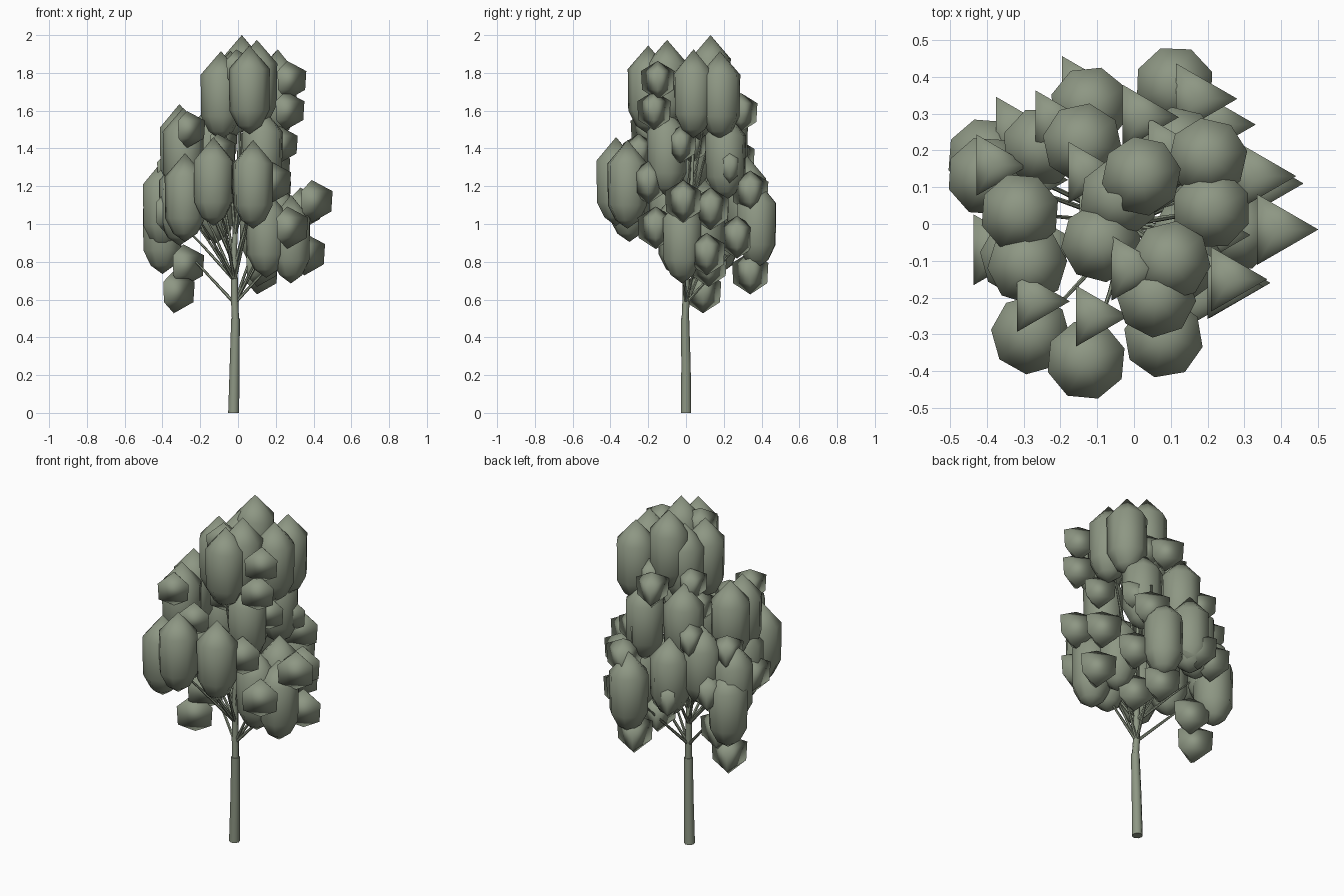
import bpy, bmesh, math, random
from mathutils import Vector

random.seed(4)
if "Cube" in bpy.data.objects:
    bpy.data.objects.remove(bpy.data.objects["Cube"], do_unlink=True)

# Single grey-green colour
olive = bpy.data.materials.new("grey_green")
olive.use_nodes = True
COLOUR = (0.27, 0.31, 0.23, 1)
olive.diffuse_color = COLOUR
olive.node_tree.nodes["Principled BSDF"].inputs["Base Color"].default_value = COLOUR


def finish(bm, name, angle):
    bmesh.ops.recalc_face_normals(bm, faces=bm.faces)
    mesh = bpy.data.meshes.new(name)
    bm.to_mesh(mesh)
    bm.free()
    mesh.materials.append(olive)
    obj = bpy.data.objects.new(name, mesh)
    bpy.context.collection.objects.link(obj)
    bpy.ops.object.select_all(action="DESELECT")
    obj.select_set(True)
    bpy.context.view_layer.objects.active = obj
    bpy.ops.object.shade_smooth_by_angle(angle=math.radians(angle))


def skin(bm, rings):
    """Join rings of vertices; a ring of one vertex is a tip."""
    for low, high in zip(rings, rings[1:]):
        n = max(len(low), len(high))
        for i in range(n):
            j = (i + 1) % n
            if len(low) == 1:
                bm.faces.new((low[0], high[j], high[i]))
            elif len(high) == 1:
                bm.faces.new((low[i], low[j], high[0]))
            else:
                bm.faces.new((low[i], low[j], high[j], high[i]))


def spindle(name, centre, sides, profile, turn, size=1):
    """Leaf clump: radius and height pairs swept around a vertical axis."""
    bm = bmesh.new()
    centre = Vector(centre)
    rings = []
    for radius, z in profile:
        count = sides if radius else 1
        ring = []
        for i in range(count):
            a = turn + math.tau * i / count
            offset = Vector((radius * math.cos(a), radius * math.sin(a), z))
            ring.append(bm.verts.new(centre + offset * size))
        rings.append(ring)
    skin(bm, rings)
    finish(bm, name, 180)


def limb(name, path, sides=8):
    """Tapered tube through points of (x, y, z, radius)."""
    bm = bmesh.new()
    rings = []
    direction = (Vector(path[-1][:3]) - Vector(path[0][:3])).normalized()
    turn = Vector((0, 0, 1)).rotation_difference(direction)
    for x, y, z, radius in path:
        ring = []
        for i in range(sides):
            a = math.tau * i / sides
            spoke = turn @ Vector((math.cos(a), math.sin(a), 0))
            ring.append(bm.verts.new(Vector((x, y, z)) + spoke * radius))
        rings.append(ring)
    skin(bm, rings)
    bm.faces.new(rings[0])
    bm.faces.new(rings[-1])
    finish(bm, name, 50)


# Trunk in two sections and the leader
limb("trunk", [(-.023, 0, 0, .029), (-.018, 0, .25, .026), (-.013, -.005, .5, .023)], 10)
limb("upper_trunk", [(-.013, -.005, .48, .019), (-.018, 0, .6, .019), (-.02, 0, .9, .015)])
limb("leader", [(-.02, 0, .87, .015), (0, .03, 1.2, .01), (.01, .05, 1.7, .004)])

BIG = [(0, -.235), (.065, -.19), (.106, -.11), (.109, .11), (0, .235)]
SMALL = [(0, -.115), (.106, -.055), (.113, .055), (0, .115)]

# Large clumps by tier
crown = [(.06, -.2, 1.71), (.1, -.1, 1.74), (-.09, -.05, 1.68), (.02, .13, 1.765),
         (.21, .04, 1.69), (.2, .18, 1.68), (-.04, .07, 1.68)]
middle = [(-.31, .03, 1.4), (-.29, -.11, 1.38), (-.14, .22, 1.41), (.13, -.1, 1.38),
          (.12, .21, 1.36)]
lower = [(-.13, -.37, 1.225), (-.28, -.3, 1.14), (.08, -.31, 1.21), (-.4, .13, 1.1),
         (-.12, .32, 1.13), (.11, .375, 1), (-.4, .18, .97), (-.25, .21, 1.19),
         (.28, -.02, .92), (.2, .1, 1), (.15, -.04, .95), (-.31, -.09, 1.12)]

# Small wedge clumps by tier
crown_small = [(.26, -.15, 1.76), (.25, -.17, 1.6), (-.01, -.12, 1.82), (.02, .29, 1.59),
               (.09, .2, 1.62)]
middle_small = [(-.27, -.21, 1.5), (.22, -.03, 1.42), (-.38, .16, 1.28), (-.22, .28, 1.35),
                (-.13, .14, 1.6), (-.11, -.25, 1.38), (.18, .23, 1.3), (-.1, .03, 1.42)]
lower_small = [(.39, -.015, 1.12), (.26, -.16, .98), (.35, .11, .84), (.17, .34, 1.17),
               (.33, .13, 1.08), (.22, .27, .93), (.1, .34, .74), (-.34, .09, .64),
               (-.29, .12, .78), (-.14, .36, 1.02), (-.38, -.07, 1.06), (-.32, .25, 1.06),
               (.17, -.2, 1.22), (.1, .12, .78), (-.24, -.06, 1.15)]

for tier, spots in (("crown", crown), ("middle", middle), ("lower", lower)):
    for spot in spots:
        spindle(tier + "_large_leaves", spot, 8, BIG, random.uniform(0, math.tau))
for tier, spots, size in (("crown", crown_small, .9), ("middle", middle_small, .85),
                          ("lower", lower_small, .98)):
    for spot in spots:
        spindle(tier + "_small_leaves", spot, 3, SMALL, 0, size)


# Thin branches from the trunk into the clumps
def branch(spot, fork, radius):
    x, y, z = spot
    limb("branch", [(-.018, 0, fork, radius), (x * .5, y * .5, (fork + z) / 2, radius * .7),
                    (x, y, z, radius * .3)], 6)


for spot in lower:
    branch(spot, .58 if spot[2] < 1.1 else .7, .009)
for spot in middle:
    branch(spot, .78, .009)
for spot in crown:
    branch(spot, .95, .01)
